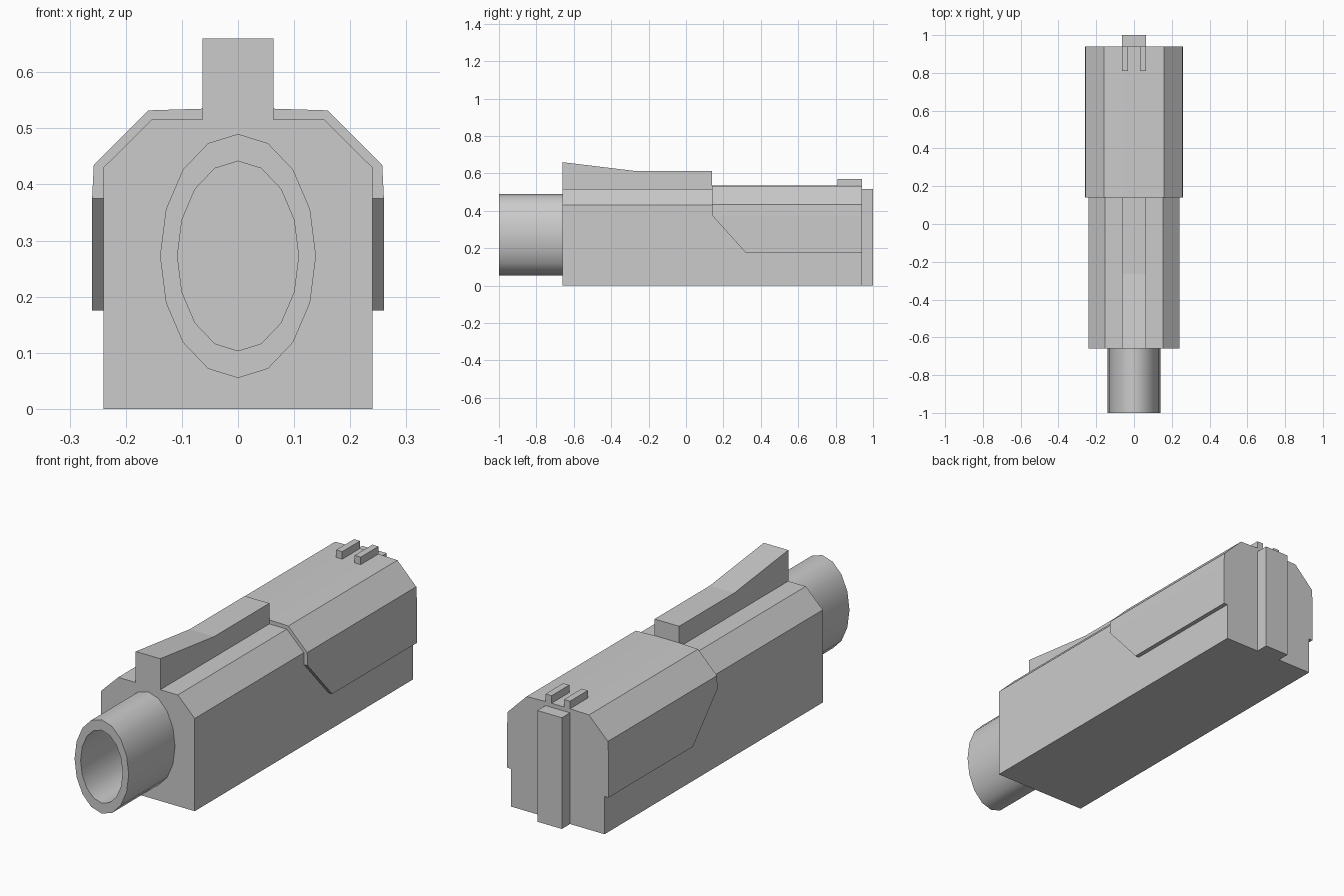
import bpy, bmesh, math
from mathutils import Vector

if "Cube" in bpy.data.objects:
    bpy.data.objects.remove(bpy.data.objects["Cube"])


def make_object(name, bm):
    bmesh.ops.recalc_face_normals(bm, faces=bm.faces)
    mesh = bpy.data.meshes.new(name)
    bm.to_mesh(mesh)
    bm.free()
    obj = bpy.data.objects.new(name, mesh)
    bpy.context.collection.objects.link(obj)
    return obj


def extrude(points, vector):
    """Solid from a closed 3D outline swept along a vector."""
    bm = bmesh.new()
    face = bm.faces.new([bm.verts.new(p) for p in points])
    swept = bmesh.ops.extrude_face_region(bm, geom=[face], use_keep_orig=True)
    verts = [g for g in swept["geom"] if isinstance(g, bmesh.types.BMVert)]
    bmesh.ops.translate(bm, verts=verts, vec=vector)
    return bm


def mirrored(half):
    return half + [(-x, z) for x, z in reversed(half)]


def along_y(profile, y0, y1):
    return extrude([(x, y0, z) for x, z in profile], (0, y1 - y0, 0))


def box(name, x0, x1, y0, y1, z0, z1):
    return make_object(name, along_y([(x0, z0), (x1, z0), (x1, z1), (x0, z1)], y0, y1))


# Receiver body with chamfered shoulders
shoulder = [(0.24, 0.0), (0.24, 0.43), (0.153, 0.516)]
make_object("receiver_body", along_y(mirrored(shoulder), -0.66, 0.94))

# Rear cover: a thin shell wrapped over the body, lower front corners cut off
outer = [(0.26, 0.175), (0.26, 0.375), (0.257, 0.435), (0.16, 0.532), (0.063, 0.535)]
inner = [(0.24, 0.175), (0.24, 0.43), (0.153, 0.516)]
shell = mirrored(outer) + [(-x, z) for x, z in inner] + inner[::-1]
bm = along_y(shell, 0.14, 0.94)
cut = bmesh.ops.bisect_plane(
    bm, geom=bm.verts[:] + bm.edges[:] + bm.faces[:],
    plane_co=Vector((0, 0.14, 0.375)), plane_no=Vector((0, -0.2, -0.18)), clear_outer=True)
bmesh.ops.holes_fill(bm, edges=[e for e in bm.edges if e.is_boundary], sides=0)
make_object("rear_cover", bm)

# Top rib with the rising front ramp
rib = [(-0.66, 0.50), (0.14, 0.50), (0.14, 0.612), (-0.265, 0.612), (-0.66, 0.66)]
make_object("top_rib", extrude([(-0.063, y, z) for y, z in rib], (0.126, 0, 0)))

# Back plate and the pair of sight rails
box("back_plate", -0.063, 0.063, 0.93, 1.0, 0.0, 0.516)
for side, x in (("left", -0.063), ("right", 0.032)):
    box("sight_rail_" + side, x, x + 0.031, 0.81, 0.94, 0.525, 0.57)

# Oval 16-sided barrel tube, open at the muzzle
SIDES = 16
bm = bmesh.new()
rings = []
for rx, rz, y in ((0.139, 0.2175, -0.66), (0.139, 0.2175, -1.0),
                  (0.108, 0.169, -1.0), (0.108, 0.169, -0.66)):
    angles = [math.tau * i / SIDES for i in range(SIDES)]
    rings.append([bm.verts.new((rx * math.cos(a), y, 0.2725 + rz * math.sin(a))) for a in angles])
for a, b in zip(rings, rings[1:] + rings[:1]):
    for i in range(SIDES):
        j = (i + 1) % SIDES
        bm.faces.new((a[i], a[j], b[j], b[i]))
barrel = make_object("barrel", bm)
bpy.context.view_layer.objects.active = barrel
barrel.select_set(True)
bpy.ops.object.shade_smooth_by_angle(angle=math.radians(40))
